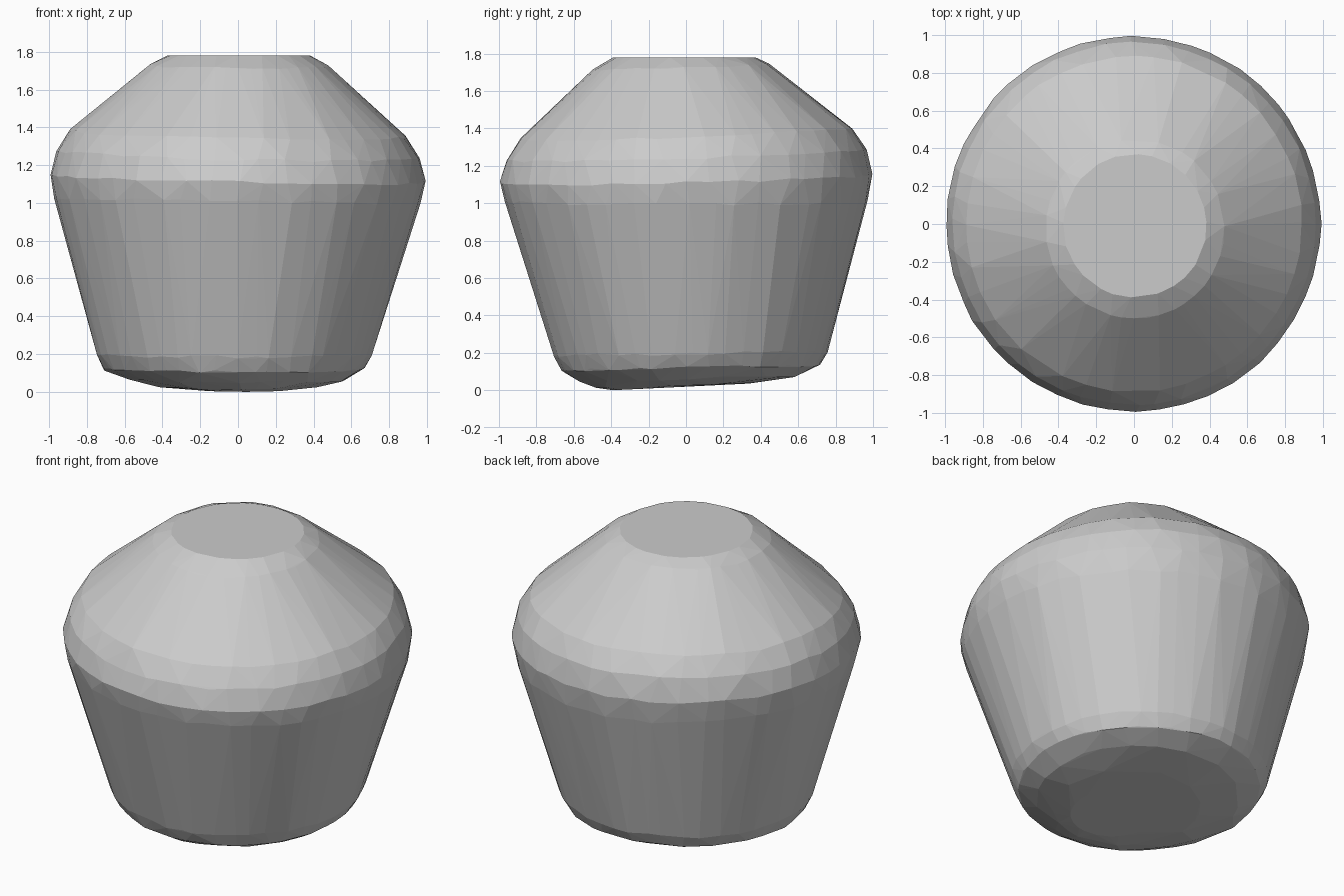
import bpy
import bmesh
import random
from math import cos, sin, tau

cube = bpy.data.objects.get("Cube")
if cube:
    bpy.data.objects.remove(cube, do_unlink=True)

random.seed(4)

# Rings from base to rim: radius, height, centre x, centre y, tilt x, tilt y
rings = [
    (0.25, 0.012, 0.03, -0.14, 0.0, 0.012),
    (0.42, 0.032, 0.0, -0.06, 0.0, 0.012),
    (0.58, 0.065, -0.02, 0.01, -0.003, 0.013),
    (0.69, 0.12, -0.02, 0.025, 0.0, 0.015),
    (0.73, 0.195, -0.02, 0.025, 0.0, 0.01),
    (0.97, 1.01, -0.003, 0.0, -0.015, 0.0),
    (0.993, 1.13, -0.003, 0.0, -0.02, 0.02),
    (0.96, 1.26, 0.0, 0.003, -0.02, 0.03),
    (0.89, 1.37, 0.0, 0.0, -0.015, 0.03),
    (0.475, 1.727, 0.005, -0.025, -0.005, 0.015),
    (0.38, 1.78, 0.005, -0.01, 0.0, 0.0),
]


def add_ring(bm, ring, sides, wobble, lift):
    """Add one slightly irregular, tilted ring of points."""
    radius, height, cx, cy, tilt_x, tilt_y = ring
    for i in range(sides):
        a = tau * (i + random.uniform(-0.25, 0.25)) / sides
        r = radius * (1 + random.uniform(-wobble, wobble))
        z = height + tilt_x * cos(a) + tilt_y * sin(a)
        z += random.uniform(-lift, lift)
        bm.verts.new((cx + r * cos(a), cy + r * sin(a), z))


# Faceted convex body wrapped around the rings
bm = bmesh.new()
last = len(rings) - 1
for index, ring in enumerate(rings):
    flat_end = index in (0, last)
    sides = 24 if index < 3 or index == last else 44
    add_ring(bm, ring, sides, 0.004, 0.0 if flat_end else 0.008)

hull = bmesh.ops.convex_hull(bm, input=bm.verts[:])
loose = {v for v in hull["geom_interior"] + hull["geom_unused"]
         if isinstance(v, bmesh.types.BMVert) and not v.link_faces}
bmesh.ops.delete(bm, geom=list(loose), context="VERTS")
bmesh.ops.dissolve_limit(bm, angle_limit=0.01,
                         verts=bm.verts[:], edges=bm.edges[:])
bmesh.ops.recalc_face_normals(bm, faces=bm.faces[:])

mesh = bpy.data.meshes.new("tapered_body")
bm.to_mesh(mesh)
bm.free()
body = bpy.data.objects.new("tapered_body", mesh)
bpy.context.collection.objects.link(body)
